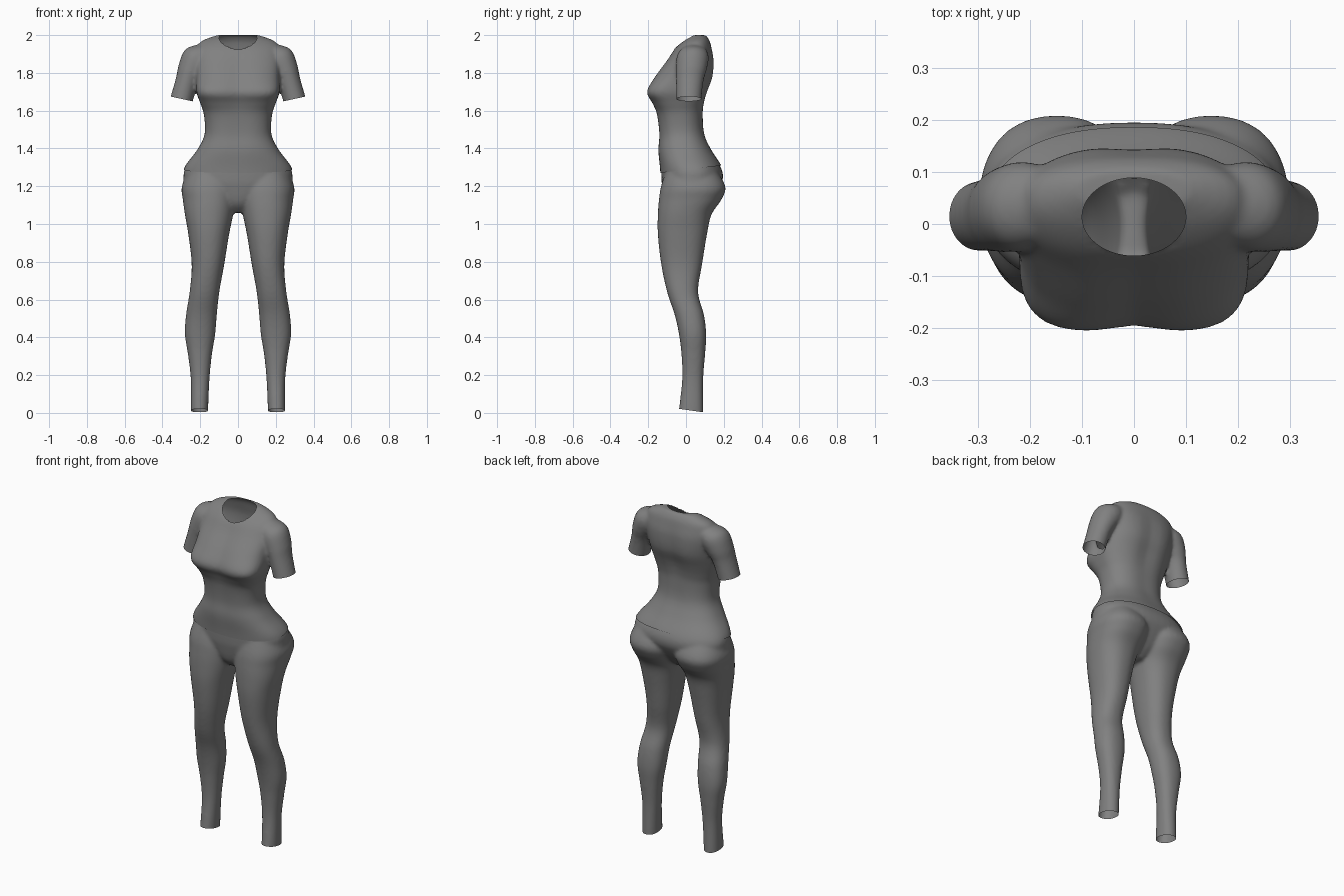
import bpy, bmesh, math
from mathutils import Vector

old = bpy.data.objects.get("Cube")
if old:
    bpy.data.objects.remove(old)

grey = bpy.data.materials.new("fabric grey")
grey.use_nodes = True
grey.diffuse_color = (0.22, 0.22, 0.22, 1)
grey.node_tree.nodes["Principled BSDF"].inputs["Base Color"].default_value = (0.22, 0.22, 0.22, 1)

SEGMENTS = 48
STEPS = 5


def smooth_rows(rows):
    """Catmull-Rom interpolation through rows of ring parameters."""
    result = []
    for i in range(len(rows) - 1):
        a, b, c, d = (rows[max(i - 1, 0)], rows[i], rows[i + 1], rows[min(i + 2, len(rows) - 1)])
        for s in range(STEPS):
            t = s / STEPS
            result.append([q + 0.5 * t * (r - p + t * (2*p - 5*q + 4*r - w + t * (3*(q - r) + w - p)))
                           for p, q, r, w in zip(a, b, c, d)])
    return result + [rows[-1]]


def power(v, e):
    return math.copysign(abs(v) ** e, v)


def loft(bm, rings):
    """Closed tube through rings of points, capped at both ends."""
    loops = [[bm.verts.new(p) for p in ring] for ring in rings]
    for a, b in zip(loops, loops[1:]):
        for i in range(SEGMENTS):
            j = (i + 1) % SEGMENTS
            bm.faces.new((a[i], a[j], b[j], b[i]))
    bm.faces.new(loops[0])
    bm.faces.new(loops[-1])


def body_ring(z, x0, x1, front, back, square=2.0, dent=0.0):
    """Horizontal ring; the front half can be squarer, with a dent at the middle."""
    cx, rx, cy = (x0 + x1) / 2, (x1 - x0) / 2, (front + back) / 2
    ry = (back - front) / 2
    points = []
    for i in range(SEGMENTS):
        a = math.tau * i / SEGMENTS
        c, s = math.cos(a), math.sin(a)
        e = 2 / (square if s < 0 else 2.3)
        x = cx + rx * power(c, e)
        y = cy + ry * power(s, e) - power(s, 1) * dent * math.exp(-(x / 0.06) ** 2)
        points.append((x, y, z))
    return points


def sleeve_ring(side, x, y, z, rx, ry, tilt):
    """Ring turned about the front-back axis."""
    points = []
    for i in range(SEGMENTS):
        a = math.tau * i / SEGMENTS
        u = rx * math.cos(a)
        points.append((side * (x + u * math.cos(tilt)), y + ry * math.sin(a), z + u * math.sin(tilt)))
    return points


def fuse(name, bm, iterations):
    """Merge overlapping lofts into one smooth skin and return it for trimming."""
    bmesh.ops.recalc_face_normals(bm, faces=bm.faces)
    mesh = bpy.data.meshes.new(name)
    bm.to_mesh(mesh)
    bm.free()
    obj = bpy.data.objects.new(name, mesh)
    bpy.context.collection.objects.link(obj)
    remesh = obj.modifiers.new("skin", 'REMESH')
    remesh.mode = 'VOXEL'
    remesh.voxel_size = 0.009
    relax = obj.modifiers.new("relax", 'SMOOTH')
    relax.factor = 0.5
    relax.iterations = iterations
    graph = bpy.context.evaluated_depsgraph_get()
    skin = bmesh.new()
    skin.from_mesh(obj.evaluated_get(graph).to_mesh())
    obj.modifiers.clear()
    return obj, skin


def trim(bm, point, normal, rule=lambda c: True):
    """Cut away everything on the normal's side of a plane, where the rule holds."""
    faces = [f for f in bm.faces if rule(f.calc_center_median())]
    geom = set(faces)
    for f in faces:
        geom.update(f.edges)
        geom.update(f.verts)
    bmesh.ops.bisect_plane(bm, geom=list(geom), plane_co=point, plane_no=normal, clear_outer=True)


def finish(obj, bm):
    bm.to_mesh(obj.data)
    bm.free()
    obj.data.materials.clear()
    obj.data.materials.append(grey)
    for p in obj.data.polygons:
        p.use_smooth = True
        p.material_index = 0


# Shirt body: height, half width, front, back, front squareness, centre dent
torso = [
    (1.22, .300, -.132, .215, 2.3, 0),
    (1.30, .284, -.138, .192, 2.3, 0),
    (1.39, .218, -.149, .138, 2.4, .003),
    (1.475, .177, -.146, .102, 2.5, .006),
    (1.58, .181, -.158, .094, 2.7, .006),
    (1.64, .200, -.182, .102, 3.2, .010),
    (1.70, .220, -.210, .120, 3.8, .014),
    (1.78, .222, -.168, .148, 3.0, .012),
    (1.87, .228, -.102, .151, 2.6, .008),
    (1.93, .222, -.060, .138, 2.4, .003),
    (1.97, .190, -.018, .125, 2.2, 0),
    (2.00, .110, .025, .105, 2.0, 0),
]
bm = bmesh.new()
loft(bm, [body_ring(z, -w, w, f, b, n, d) for z, w, f, b, n, d in smooth_rows(torso)])

# Sleeves: x, y, height, half width, half depth, tilt
sleeve = [
    (.175, .040, 1.915, .050, .070, .75),
    (.215, .035, 1.880, .078, .085, .60),
    (.248, .028, 1.820, .070, .082, .35),
    (.270, .020, 1.760, .060, .073, .25),
    (.298, .015, 1.662, .060, .067, .22),
    (.310, .015, 1.615, .060, .067, .22),
]
for side in (-1, 1):
    loft(bm, [sleeve_ring(side, *row) for row in smooth_rows(sleeve)])

shirt, skin = fuse("shirt", bm, 8)
trim(skin, (0, 0, 1.287), Vector((0, .12, -1)))
for side in (-1, 1):
    trim(skin, (side * .298, 0, 1.662), Vector((side * .22, 0, -1)),
         lambda c: c.x * side > .228 and 1.55 < c.z < 1.72)


# Neck opening, with its rim drawn onto an ellipse
def neck_radius(p):
    return math.hypot(p.x / .1, (p.y - .014) / .075)


hole = [f for f in skin.faces if f.calc_center_median().z > 1.85 and neck_radius(f.calc_center_median()) < 1]
bmesh.ops.delete(skin, geom=hole, context='FACES')
for v in skin.verts:
    if v.is_boundary and v.co.z > 1.85:
        r = neck_radius(v.co)
        v.co.x /= r
        v.co.y = .014 + (v.co.y - .014) / r
finish(shirt, skin)

# Trouser legs: height, outer, inner, front, back
leg = [
    (1.30, .255, .030, -.100, .150),
    (1.20, .297, .000, -.132, .208),
    (1.13, .292, .006, -.143, .188),
    (1.05, .281, .025, -.149, .135),
    (.945, .263, .047, -.149, .111),
    (.785, .245, .073, -.131, .085),
    (.64, .256, .099, -.100, .064),
    (.52, .275, .112, -.060, .095),
    (.415, .281, .121, -.037, .107),
    (.31, .265, .138, -.024, .101),
    (.18, .250, .151, -.020, .091),
    (.02, .250, .158, -.037, .091),
    (-.04, .250, .158, -.040, .091),
]
bm = bmesh.new()
for side in (-1, 1):
    loft(bm, [body_ring(z, side * i, side * o, f, b, 2.2) for z, o, i, f, b in smooth_rows(leg)])

# Trouser seat: height, half width, front, back
seat = [
    (1.06, .045, -.060, .060),
    (1.11, .100, -.105, .120),
    (1.20, .270, -.126, .180),
    (1.25, .288, -.130, .196),
    (1.30, .277, -.130, .184),
    (1.37, .225, -.125, .140),
]
loft(bm, [body_ring(z, -w, w, f, b, 2.3) for z, w, f, b in smooth_rows(seat)])

trousers, skin = fuse("trousers", bm, 8)
trim(skin, (0, 0, 1.305), Vector((0, -.12, 1)))
trim(skin, (0, .03, .012), Vector((0, -.14, -1)))
finish(trousers, skin)
